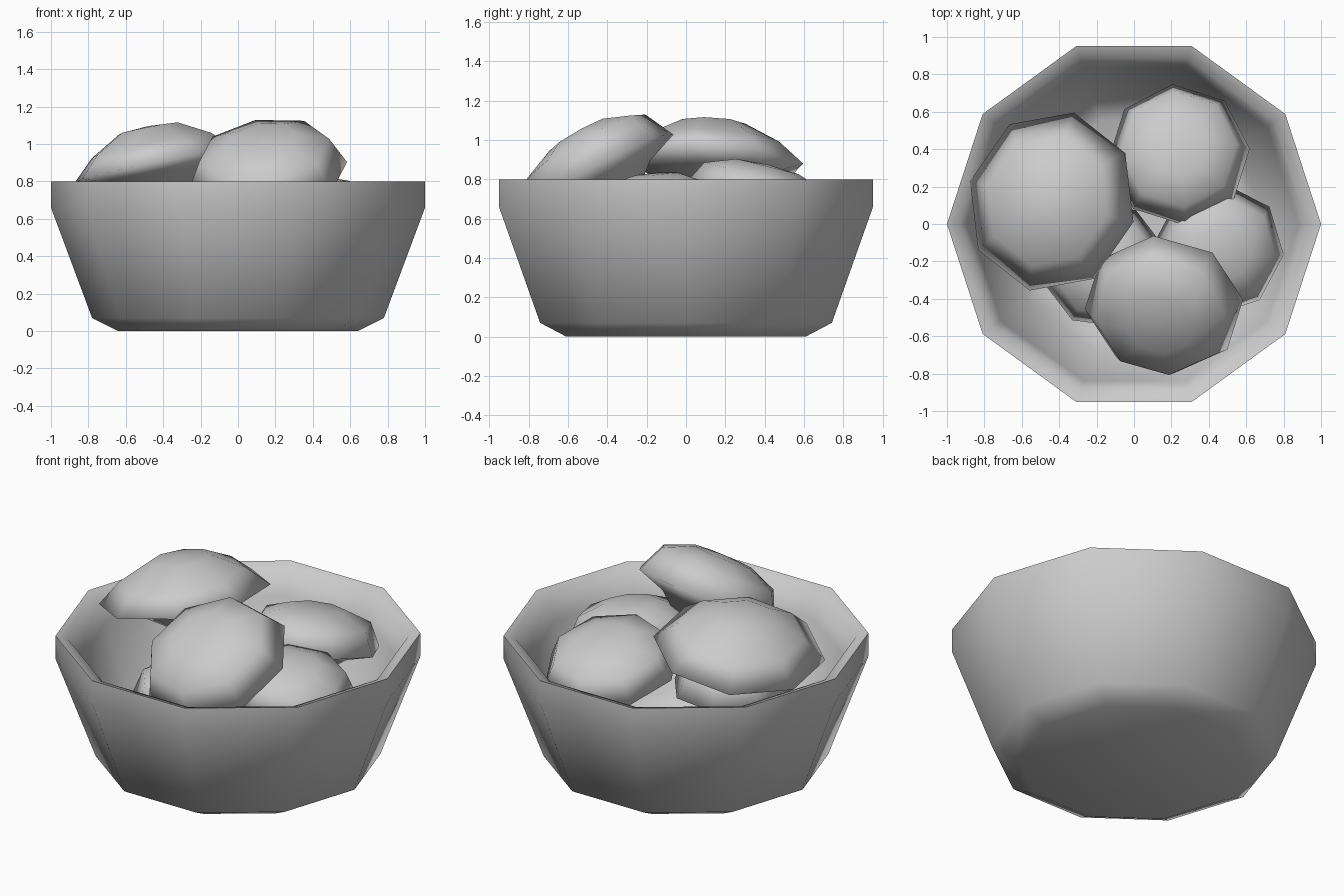
import bpy, bmesh
from math import sin, cos, pi, radians
from mathutils import Vector, Matrix

cube = bpy.data.objects.get("Cube")
if cube:
    bpy.data.objects.remove(cube, do_unlink=True)

grey = bpy.data.materials.new("plain grey")
grey.use_nodes = True
grey.diffuse_color = (0.6, 0.6, 0.6, 1)
grey.node_tree.nodes["Principled BSDF"].inputs["Base Color"].default_value = (0.6, 0.6, 0.6, 1)


def lathe(name, profile, sides, matrix=Matrix(), smooth=70):
    """Spin an (r, z) profile around z; points with r = 0 become poles."""
    bm = bmesh.new()
    rings = []
    for r, z in profile:
        count = sides if r > 0 else 1
        rings.append([bm.verts.new((r * cos(2 * pi * i / sides), r * sin(2 * pi * i / sides), z))
                      for i in range(count)])
    for a, b in zip(rings, rings[1:]):
        for i in range(sides):
            j = (i + 1) % sides
            quad = [a[i % len(a)], a[j % len(a)], b[j % len(b)], b[i % len(b)]]
            bm.faces.new(list(dict.fromkeys(quad)))
    bmesh.ops.recalc_face_normals(bm, faces=bm.faces)
    mesh = bpy.data.meshes.new(name)
    bm.to_mesh(mesh)
    bm.free()
    mesh.transform(matrix)
    mesh.materials.append(grey)
    obj = bpy.data.objects.new(name, mesh)
    bpy.context.collection.objects.link(obj)
    bpy.ops.object.select_all(action='DESELECT')
    obj.select_set(True)
    bpy.context.view_layer.objects.active = obj
    bpy.ops.object.shade_smooth_by_angle(angle=radians(smooth))
    return obj


# Ten-sided bowl: outside, sloping lip, then inside
lathe("bowl", [(0, 0), (0.64, 0), (0.78, 0.07), (1, 0.66), (1, 0.8),
               (0.93, 0.775), (0.88, 0.64), (0.7, 0.13), (0.58, 0.07), (0, 0.07)], 10)

# Domed shells closed by a shallower bulging underside
UNDER = [(1, 0), (0.6, -0.25), (0.28, -0.7), (0, -0.8)]
ROUND = [(0, 1), (0.42, 0.95), (0.82, 0.66)] + UNDER
FLAT = [(0, 1), (0.36, 0.94), (0.73, 0.52)] + UNDER


def shell(name, profile, centre, normal, radius, height, turn):
    tilt = Vector((0, 0, 1)).rotation_difference(Vector(normal)).to_matrix().to_4x4()
    size = Matrix.Diagonal((radius[0], radius[1], height, 1))
    place = Matrix.Translation(centre) @ tilt @ Matrix.Rotation(radians(turn), 4, 'Z')
    lathe(name, profile, 8, place @ size, 150)


shell("left_shell", FLAT, (-0.44, 0.12, 0.88), (-0.2, 0.05, 1), (0.49, 0.46), 0.22, 76)
shell("front_shell", ROUND, (0.16, -0.43, 0.83), (-0.14, -0.56, 1), (0.43, 0.42), 0.24, 6)
shell("back_shell", ROUND, (0.24, 0.37, 0.68), (0, 0.25, 1), (0.38, 0.39), 0.2, 5)
shell("right_shell", ROUND, (0.45, -0.14, 0.625), (0.14, -0.07, 1), (0.36, 0.35), 0.2, 40)
shell("bottom_shell", ROUND, (-0.16, -0.22, 0.44), (0, 0, 1), (0.34, 0.34), 0.22, 15)
